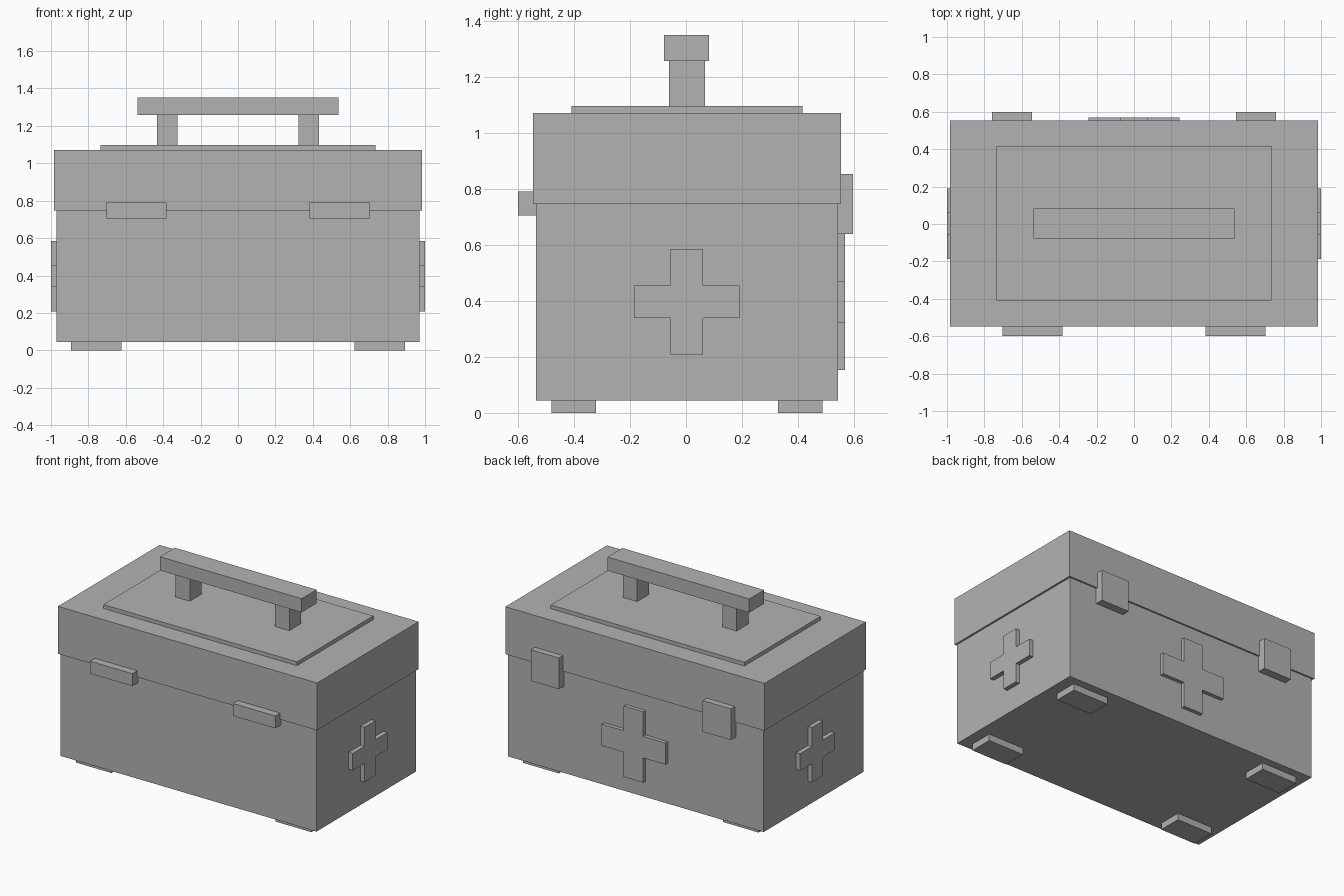
import bpy, bmesh
from mathutils import Vector

if "Cube" in bpy.data.objects:
    bpy.data.objects.remove(bpy.data.objects["Cube"])

YC = 0.0035  # depth centre of the case

grey = bpy.data.materials.new("plain grey")
grey.diffuse_color = (0.45, 0.45, 0.45, 1)
grey.use_nodes = True
grey.node_tree.nodes["Principled BSDF"].inputs["Base Color"].default_value = grey.diffuse_color


def finish(name, bm):
    bmesh.ops.recalc_face_normals(bm, faces=bm.faces[:])
    mesh = bpy.data.meshes.new(name)
    bm.to_mesh(mesh)
    bm.free()
    mesh.materials.append(grey)
    obj = bpy.data.objects.new(name, mesh)
    bpy.context.collection.objects.link(obj)
    return obj


def box(name, x, y, z):
    """Axis-aligned box from (min, max) ranges."""
    bm = bmesh.new()
    bmesh.ops.create_cube(bm, size=1)
    for v in bm.verts:
        v.co = Vector([(r[0] + r[1]) / 2 + c * (r[1] - r[0])
                       for r, c in zip((x, y, z), v.co)])
    return finish(name, bm)


def cross(name, centre, across, out, size, width, depth):
    """Plus-shaped plate, extruded along out."""
    a, b = size / 2, width / 2
    outline = [(-b, -a), (b, -a), (b, -b), (a, -b), (a, b), (b, b),
               (b, a), (-b, a), (-b, b), (-a, b), (-a, -b), (-b, -b)]
    centre, across, out = Vector(centre), Vector(across), Vector(out)
    bm = bmesh.new()
    face = bm.faces.new([bm.verts.new(centre + across * u + Vector((0, 0, v)))
                         for u, v in outline])
    ext = bmesh.ops.extrude_face_region(bm, geom=[face])
    bmesh.ops.translate(bm, vec=out * depth,
                        verts=[g for g in ext["geom"] if isinstance(g, bmesh.types.BMVert)])
    return finish(name, bm)


def span(side, lo, hi, c=0.0):
    """Range mirrored to the given side of c."""
    return tuple(sorted((c + side * lo, c + side * hi)))


# Case, lid and raised lid panel
box("case_body", (-0.97, 0.97), (-0.536, 0.543), (0.045, 0.747))
box("lid", (-0.983, 0.983), (-0.547, 0.554), (0.747, 1.072))
box("lid_panel", (-0.735, 0.735), (-0.41, 0.416), (1.072, 1.098))

# Handle
box("handle_grip", (-0.538, 0.538), (-0.078, 0.083), (1.258, 1.352))

for side, label in ((-1, "left"), (1, "right")):
    box(f"handle_post_{label}", span(side, 0.323, 0.432), (-0.061, 0.068), (1.098, 1.258))
    # Hinges at the front, latches at the back
    box(f"front_hinge_{label}", span(side, 0.382, 0.703), (-0.6, -0.536), (0.706, 0.791))
    box(f"back_latch_{label}", span(side, 0.545, 0.759), (0.543, 0.598), (0.64, 0.854))
    # Feet
    for end, where in ((-1, "front"), (1, "back")):
        box(f"foot_{where}_{label}", span(side, 0.623, 0.893),
            span(end, 0.325, 0.485, YC), (0, 0.045))
    # Side crosses
    cross(f"side_cross_{label}", (side * 0.97, 0.0025, 0.397), (0, 1, 0),
          (side, 0, 0), 0.377, 0.117, 0.03)

# Back cross
cross("back_cross", (0, 0.543, 0.397), (1, 0, 0), (0, 1, 0), 0.486, 0.148, 0.026)
